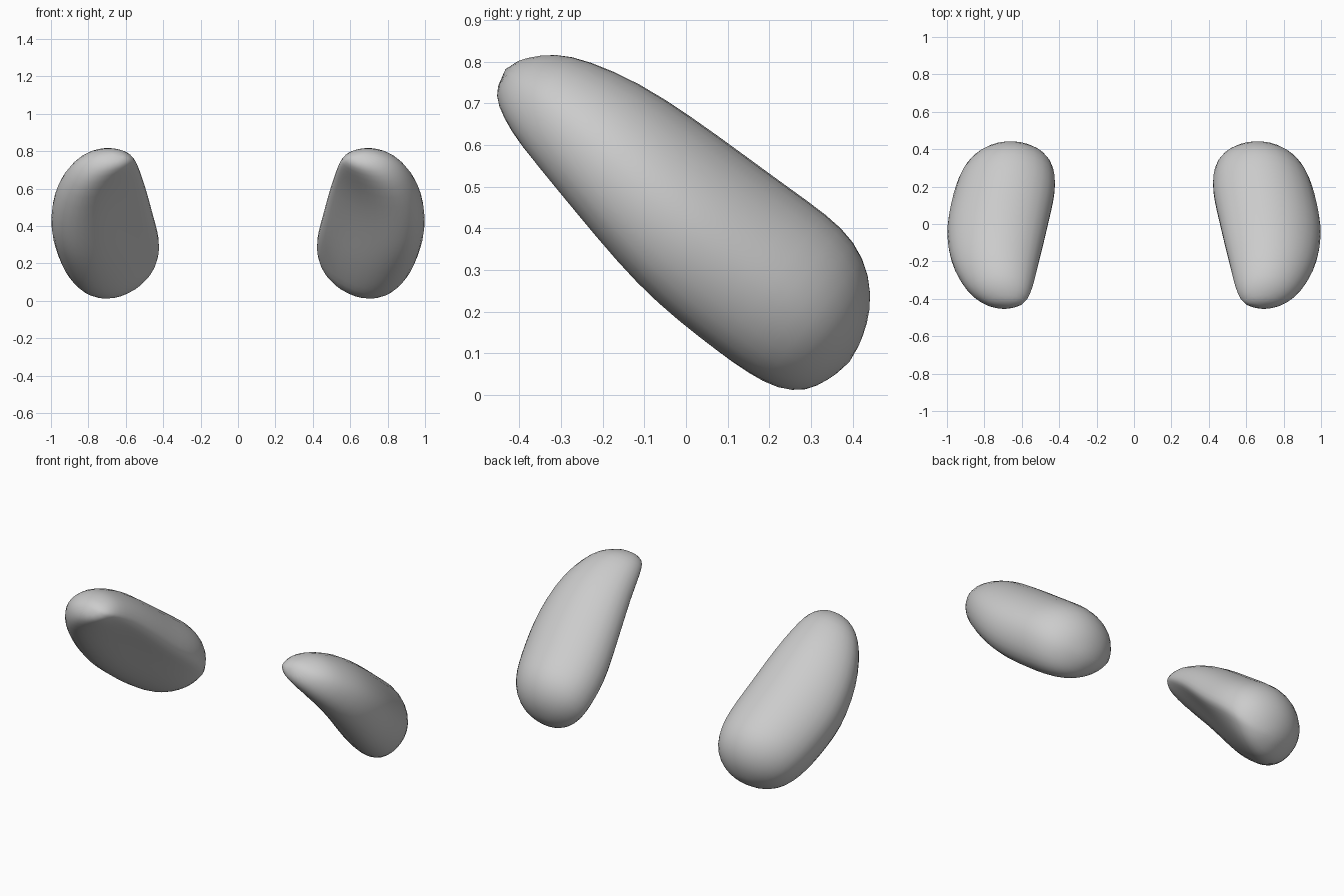
import bpy, bmesh, math

if "Cube" in bpy.data.objects:
    bpy.data.objects.remove(bpy.data.objects["Cube"])

# Stations along the slanted axis: u, inner x, outer x, low v, high v, roundness
STATIONS = [
    (-.550, .585, .780, -.050, .070, 1.0),
    (-.500, .555, .850, -.080, .125, .6),
    (-.430, .535, .905, -.105, .160, .3),
    (-.300, .510, .965, -.130, .197, .1),
    (-.150, .480, .995, -.160, .212, 0),
    (.000, .455, 1.00, -.187, .220, 0),
    (.130, .430, .980, -.195, .226, .1),
    (.250, .420, .955, -.195, .234, .25),
    (.340, .430, .925, -.190, .227, .4),
    (.420, .455, .880, -.175, .185, .6),
    (.475, .520, .810, -.135, .120, .8),
    (.500, .580, .740, -.075, .055, 1.0),
]
# Cross-section: rounded on top and outside, hollowed on the inner underside
SECTION = [(0, .58), (.05, .77), (.2, .92), (.43, 1), (.66, .95), (.85, .8),
           (.97, .6), (1, .42), (.97, .22), (.88, .06), (.74, 0), (.58, .04),
           (.42, .16), (.25, .31), (.1, .42), (.02, .49)]
GROW = 1.025  # offsets subdivision shrinkage


def place(x, u, v, side):
    return (side * x, .78 * u + .63 * v, .41 - .63 * u + .78 * v)


def ring_points(station, side):
    u, xi, xo, lo, hi, rnd = station
    pts = []
    for s, t in SECTION:
        a, b = s - .5, t - .5
        r = math.hypot(a, b)
        a += (a / r * .5 - a) * rnd
        b += (b / r * .5 - b) * rnd
        x = (xi + xo) / 2 + a * (xo - xi) * GROW
        v = (lo + hi) / 2 + b * (hi - lo) * GROW
        pts.append(place(x, u, v, side))
    return pts


def make_pod(name, side):
    bm = bmesh.new()
    rings = [[bm.verts.new(p) for p in ring_points(st, side)] for st in STATIONS]
    n = len(SECTION)
    for r0, r1 in zip(rings, rings[1:]):
        for i in range(n):
            j = (i + 1) % n
            bm.faces.new((r0[i], r0[j], r1[j], r1[i]))
    # Rounded tips
    for ring, (x, u, v) in ((rings[0], (.67, -.575, .02)), (rings[-1], (.66, .515, -.01))):
        tip = bm.verts.new(place(x, u, v, side))
        for i in range(n):
            bm.faces.new((ring[i], ring[(i + 1) % n], tip))
    bmesh.ops.recalc_face_normals(bm, faces=bm.faces)
    for f in bm.faces:
        f.smooth = True
    mesh = bpy.data.meshes.new(name)
    bm.to_mesh(mesh)
    bm.free()
    obj = bpy.data.objects.new(name, mesh)
    bpy.context.collection.objects.link(obj)
    sub = obj.modifiers.new("smooth", 'SUBSURF')
    sub.levels = sub.render_levels = 1


# Mirrored pair of bean-shaped pods
make_pod("right_pod", 1)
make_pod("left_pod", -1)
